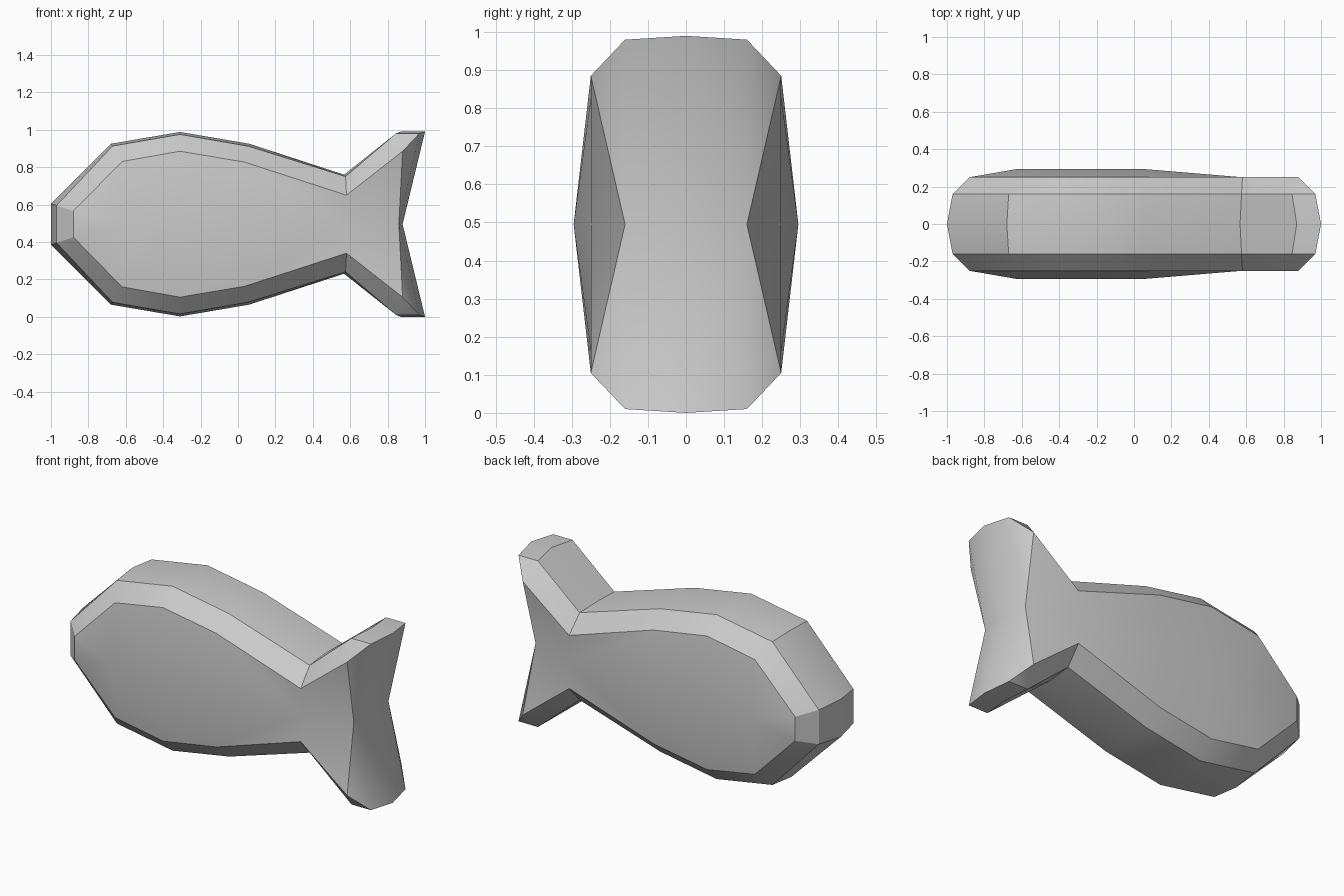
import bpy, bmesh

if "Cube" in bpy.data.objects:
    bpy.data.objects.remove(bpy.data.objects["Cube"])

# Quarter of the fish as four profile layers: (x, height above middle), moving outwards in y
centre = [(-1, 0), (-1, .11), (-.68, .43), (-.31, .493), (.06, .43), (.567, .265),
          (.87, .495), (1, .495), (.88, 0)]
shoulder = [(-.97, 0), (-.97, .10), (-.67, .418), (-.31, .48), (.055, .417), (.575, .255),
            (.845, .485), (.97, .485), (.86, 0)]
side = [(-.88, 0), (-.88, .07), (-.62, .335), (-.31, .39), (.035, .332), (.58, .155),
        (.88, .39), (.88, .39), (.86, 0)]
ridge_y = [.25, .25, .295, .295, .295, .25, .16, .16, .16]
ridge_x = [-.88, -.88, -.62, -.31, .04, .58, .86, .86, .86]

layers = [
    [(x, 0, h) for x, h in centre],
    [(x, .16, h) for x, h in shoulder],
    [(x, .25 if i < 8 else .16, h) for i, (x, h) in enumerate(side)],
    [(x, y, 0) for x, y in zip(ridge_x, ridge_y)],
]

# Bridge neighbouring layers, sharing coincident points
bm = bmesh.new()
shared = {}


def vert(p):
    if p not in shared:
        shared[p] = bm.verts.new(p)
    return shared[p]


for a, b in zip(layers, layers[1:]):
    for i in range(len(a) - 1):
        corners = list(dict.fromkeys([a[i], a[i + 1], b[i + 1], b[i]]))
        if len(corners) > 2:
            bm.faces.new([vert(p) for p in corners])

mesh = bpy.data.meshes.new("fish_body")
bm.to_mesh(mesh)
bm.free()
fish = bpy.data.objects.new("fish_body", mesh)
bpy.context.collection.objects.link(fish)
fish.location.z = .495
bpy.context.view_layer.objects.active = fish
fish.select_set(True)

# Mirror to both sides and to the underside
mirror = fish.modifiers.new("mirror", 'MIRROR')
mirror.use_axis = (False, True, True)
bpy.ops.object.modifier_apply(modifier="mirror")

# Consistent outward normals and soft shading on shallow bends
bm = bmesh.new()
bm.from_mesh(fish.data)
bmesh.ops.remove_doubles(bm, verts=bm.verts, dist=.0005)
bmesh.ops.recalc_face_normals(bm, faces=bm.faces)
bm.to_mesh(fish.data)
bm.free()
bpy.ops.object.shade_smooth_by_angle(angle=.524)
